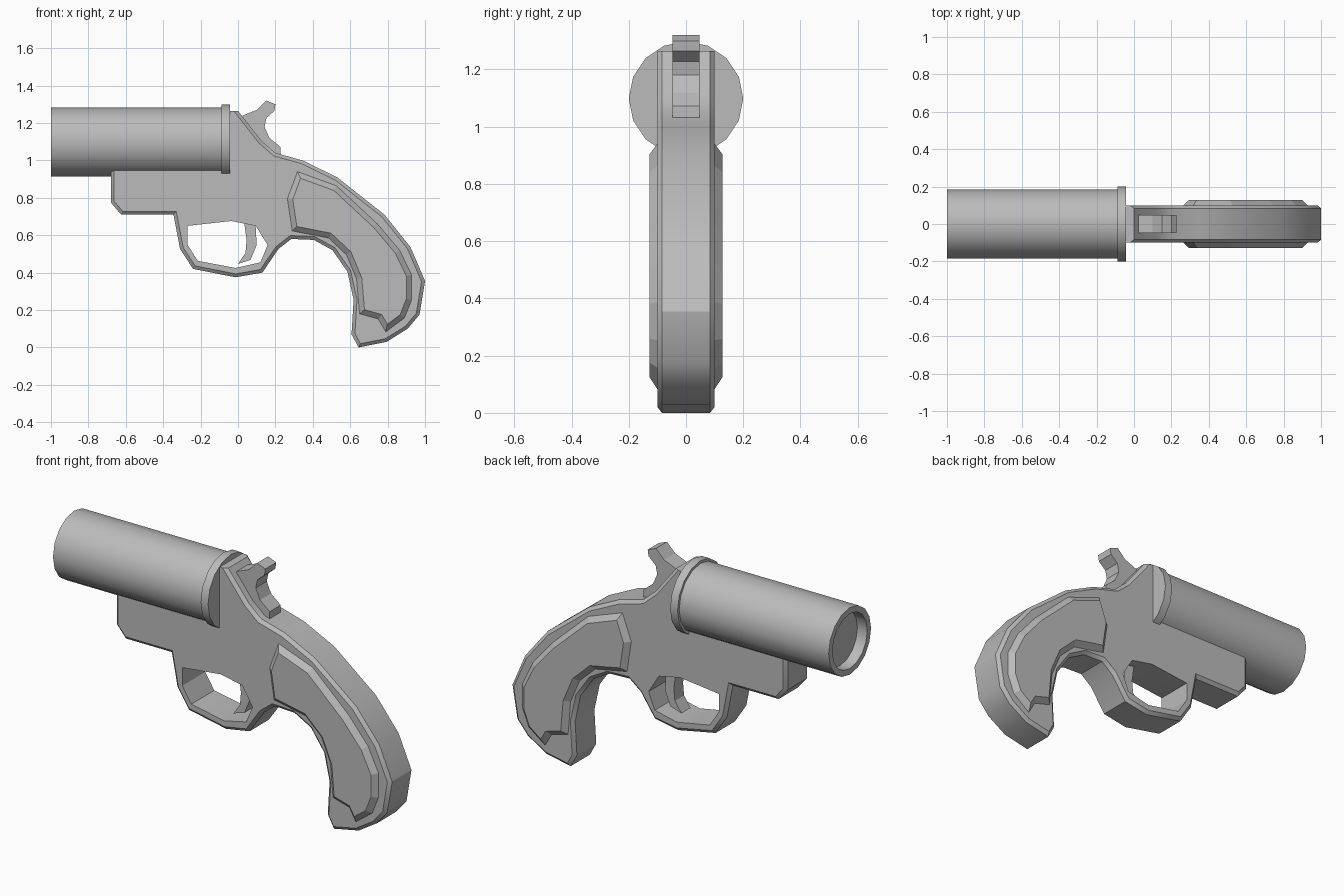
import bpy, bmesh, math
from mathutils import Vector

if "Cube" in bpy.data.objects:
    bpy.data.objects.remove(bpy.data.objects["Cube"])

grey = bpy.data.materials.new("plain grey")
grey.use_nodes = True
grey.diffuse_color = (0.5, 0.5, 0.5, 1)
grey.node_tree.nodes["Principled BSDF"].inputs["Base Color"].default_value = (0.5, 0.5, 0.5, 1)


def finish(name, bm):
    bmesh.ops.recalc_face_normals(bm, faces=bm.faces)
    mesh = bpy.data.meshes.new(name)
    bm.to_mesh(mesh)
    bm.free()
    mesh.materials.append(grey)
    obj = bpy.data.objects.new(name, mesh)
    bpy.context.collection.objects.link(obj)
    return obj


def smooth(obj):
    bpy.ops.object.select_all(action='DESELECT')
    obj.select_set(True)
    bpy.context.view_layer.objects.active = obj
    bpy.ops.object.shade_smooth_by_angle(angle=math.radians(31))


def inset(points, widths):
    """Shift each edge of an anticlockwise outline inward by its own width."""
    pts = [Vector(p) for p in points]
    result = []
    for i, p in enumerate(pts):
        a = (p - pts[i - 1]).normalized()
        b = (pts[(i + 1) % len(pts)] - p).normalized()
        da, db = widths[i - 1], widths[i]
        cross = a.x * b.y - a.y * b.x
        if abs(cross) < 0.01:
            result.append(p + Vector((-a.y, a.x)) * da)
        else:
            result.append(p + (b * da - a * db) / cross)
    return result


def plate(name, points, half, chamfer=0, depth=0, plain_edges=0):
    """Side outline extruded across y, with chamfered rims if wanted."""
    n = len(points)
    layers = [(points, -half), (points, half)]
    if chamfer:
        inner = inset(points, [chamfer] * (n - plain_edges) + [0] * plain_edges)
        layers = [(inner, -half), (points, depth - half), (points, half - depth), (inner, half)]
    bm = bmesh.new()
    rings = [[bm.verts.new((p[0], y, p[1])) for p in ring] for ring, y in layers]
    for r, s in zip(rings, rings[1:]):
        for i in range(n):
            j = (i + 1) % n
            bm.faces.new((r[i], r[j], s[j], s[i]))
    bm.faces.new(rings[0])
    bm.faces.new(rings[-1])
    return finish(name, bm)


def lathe(name, profile, sides, z):
    """Profile of (x, radius) turned around the barrel axis."""
    bm = bmesh.new()
    rings = []
    for x, r in profile:
        angles = [math.tau * k / sides for k in range(sides)]
        rings.append([bm.verts.new((x, r * math.cos(t), z + r * math.sin(t))) for t in angles])
    for r, s in zip(rings, rings[1:]):
        for i in range(sides):
            j = (i + 1) % sides
            bm.faces.new((r[i], r[j], s[j], s[i]))
    bm.faces.new(rings[0])
    bm.faces.new(rings[-1])
    return finish(name, bm)


# Barrel with recessed muzzle, and its rear rim
axis = 1.098
smooth(lathe("barrel", [(-0.94, 0.152), (-1, 0.152), (-1, 0.185), (-0.06, 0.185)], 16, axis))
smooth(lathe("barrel_rim", [(-0.088, 0.2), (-0.043, 0.2)], 16, axis))

# Frame with curved handle and trigger guard
frame = plate("frame", [
    (-0.68, 0.99), (-0.68, 0.775), (-0.625, 0.71), (-0.345, 0.71), (-0.31, 0.527),
    (-0.24, 0.42), (-0.013, 0.375), (0.13, 0.4), (0.217, 0.527), (0.285, 0.58),
    (0.405, 0.575), (0.505, 0.52), (0.585, 0.405), (0.618, 0.255), (0.607, 0.07),
    (0.645, 0), (0.795, 0.03), (0.907, 0.1), (0.97, 0.175), (1, 0.355),
    (0.922, 0.537), (0.783, 0.71), (0.53, 0.91), (0.345, 1), (0.2, 1.04),
    (0.125, 1.105), (0, 1.265), (-0.045, 1.265), (-0.045, 0.99)],
    0.1, chamfer=0.018, depth=0.016, plain_edges=3)

# Opening inside the trigger guard
cutter = plate("guard_cutter", [
    (-0.27, 0.65), (-0.27, 0.55), (-0.215, 0.463), (-0.013, 0.425),
    (0.12, 0.455), (0.158, 0.548), (0.095, 0.65), (-0.035, 0.676)], 0.3)
cutter.hide_render = True
cut = frame.modifiers.new("guard opening", 'BOOLEAN')
cut.object = cutter
cut.solver = 'EXACT'
bpy.context.view_layer.objects.active = frame
bpy.ops.object.modifier_apply(modifier=cut.name)
bpy.data.objects.remove(cutter)
smooth(frame)

# Raised grip panels on both sides
plate("grip_panels", [
    (0.318, 0.94), (0.264, 0.795), (0.29, 0.623), (0.484, 0.585), (0.58, 0.495),
    (0.634, 0.366), (0.65, 0.18), (0.75, 0.152), (0.79, 0.083), (0.89, 0.158),
    (0.928, 0.254), (0.928, 0.388), (0.864, 0.52), (0.746, 0.66), (0.527, 0.864)],
    0.127, chamfer=0.028, depth=0.027)

# Hammer
plate("hammer", [
    (0.025, 1.24), (0.02, 1.18), (0.12, 1.06), (0.227, 1.03), (0.227, 1.072),
    (0.168, 1.12), (0.142, 1.18), (0.152, 1.227), (0.195, 1.265), (0.2, 1.3),
    (0.15, 1.32), (0.1, 1.27)], 0.048)

# Trigger
plate("trigger", [
    (0.03, 0.69), (0.046, 0.575), (0.04, 0.505), (0, 0.447), (0.067, 0.468),
    (0.1, 0.548), (0.092, 0.69)], 0.04)
